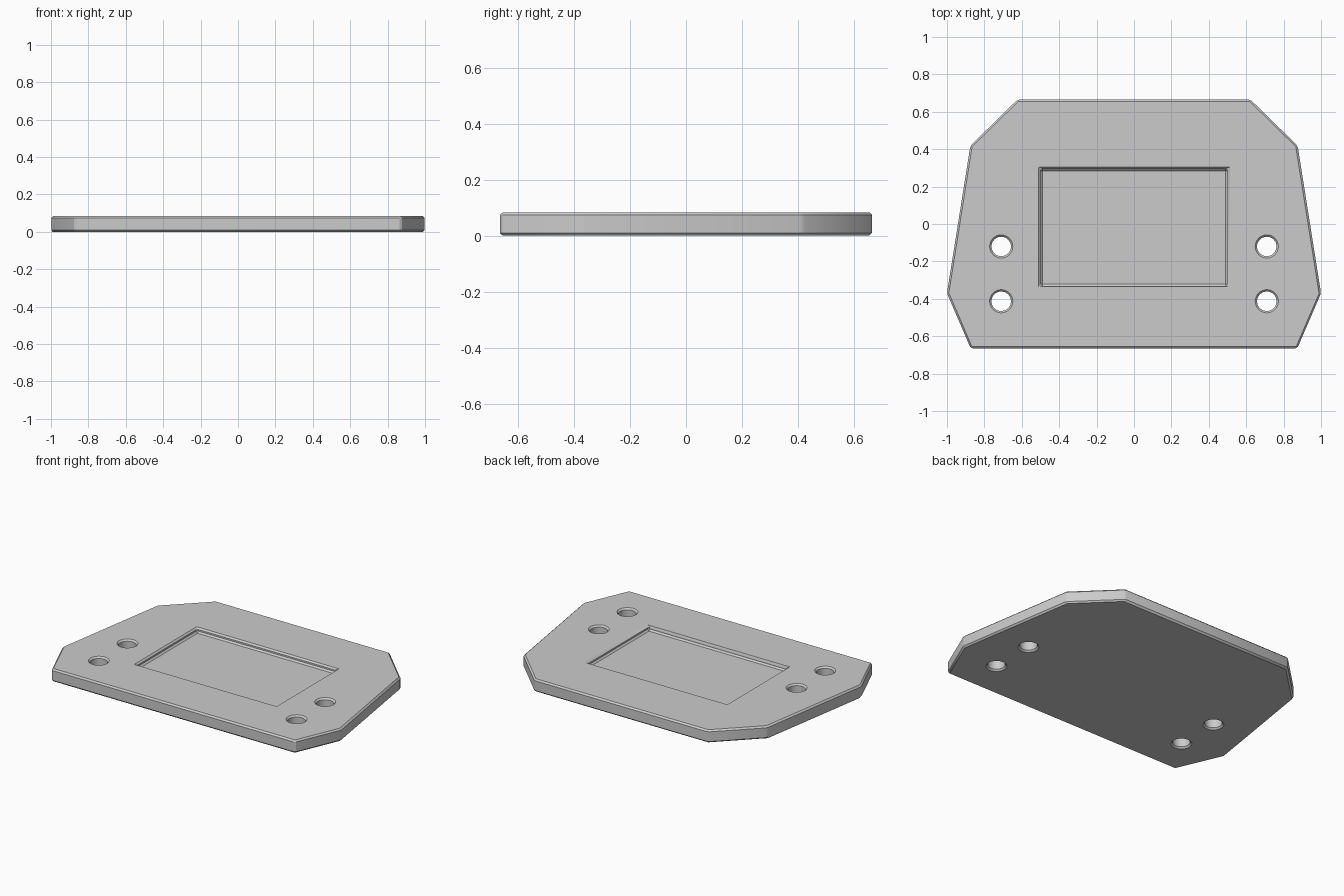
import bpy
import bmesh
from mathutils import Matrix

if "Cube" in bpy.data.objects:
    bpy.data.objects.remove(bpy.data.objects["Cube"])

THICK, POCKET_DEPTH, EDGE = 0.083, 0.03, 0.01

grey = bpy.data.materials.new("light grey")
grey.use_nodes = True
grey.diffuse_color = (0.6, 0.6, 0.6, 1)
grey.node_tree.nodes["Principled BSDF"].inputs["Base Color"].default_value = grey.diffuse_color


def to_object(name, bm):
    bmesh.ops.recalc_face_normals(bm, faces=bm.faces)
    mesh = bpy.data.meshes.new(name)
    bm.to_mesh(mesh)
    bm.free()
    mesh.materials.append(grey)
    obj = bpy.data.objects.new(name, mesh)
    bpy.context.collection.objects.link(obj)
    return obj


# Plate: symmetric eight-sided outline, extruded upward
half = [(0.873, -0.665), (1.0, -0.37), (0.875, 0.418), (0.623, 0.665)]
outline = half + [(-x, y) for x, y in reversed(half)]
bm = bmesh.new()
base = bm.faces.new([bm.verts.new((x, y, 0)) for x, y in outline])
up = bmesh.ops.extrude_face_region(bm, geom=[base])["geom"]
bmesh.ops.translate(bm, vec=(0, 0, THICK), verts=[v for v in up if isinstance(v, bmesh.types.BMVert)])
plate = to_object("plate", bm)

# Cutter: rectangular pocket and four through holes
bm = bmesh.new()
bmesh.ops.create_cube(bm, size=1, matrix=Matrix.Translation((0, -0.018, THICK - POCKET_DEPTH + 0.1))
                      @ Matrix.Diagonal((1.0, 0.625, 0.2, 1)))
for x in (-0.71, 0.71):
    for y in (-0.12, -0.413):
        bmesh.ops.create_cone(bm, cap_ends=True, segments=32, radius1=0.052, radius2=0.052,
                              depth=0.4, matrix=Matrix.Translation((x, y, 0)))
cutter = to_object("cutter", bm)
cutter.hide_render = True

# Cut, then chamfer every real edge
cut = plate.modifiers.new("cut", 'BOOLEAN')
cut.object = cutter
cut.solver = 'EXACT'
bevel = plate.modifiers.new("chamfer", 'BEVEL')
bevel.width = EDGE
bevel.segments = 1
bevel.limit_method = 'ANGLE'
bevel.angle_limit = 0.5
bevel.use_clamp_overlap = False

bpy.ops.object.select_all(action='DESELECT')
bpy.context.view_layer.objects.active = plate
plate.select_set(True)
for name in ("cut", "chamfer"):
    bpy.ops.object.modifier_apply(modifier=name)
bpy.ops.object.shade_smooth_by_angle(angle=0.5)
bpy.data.objects.remove(cutter)
